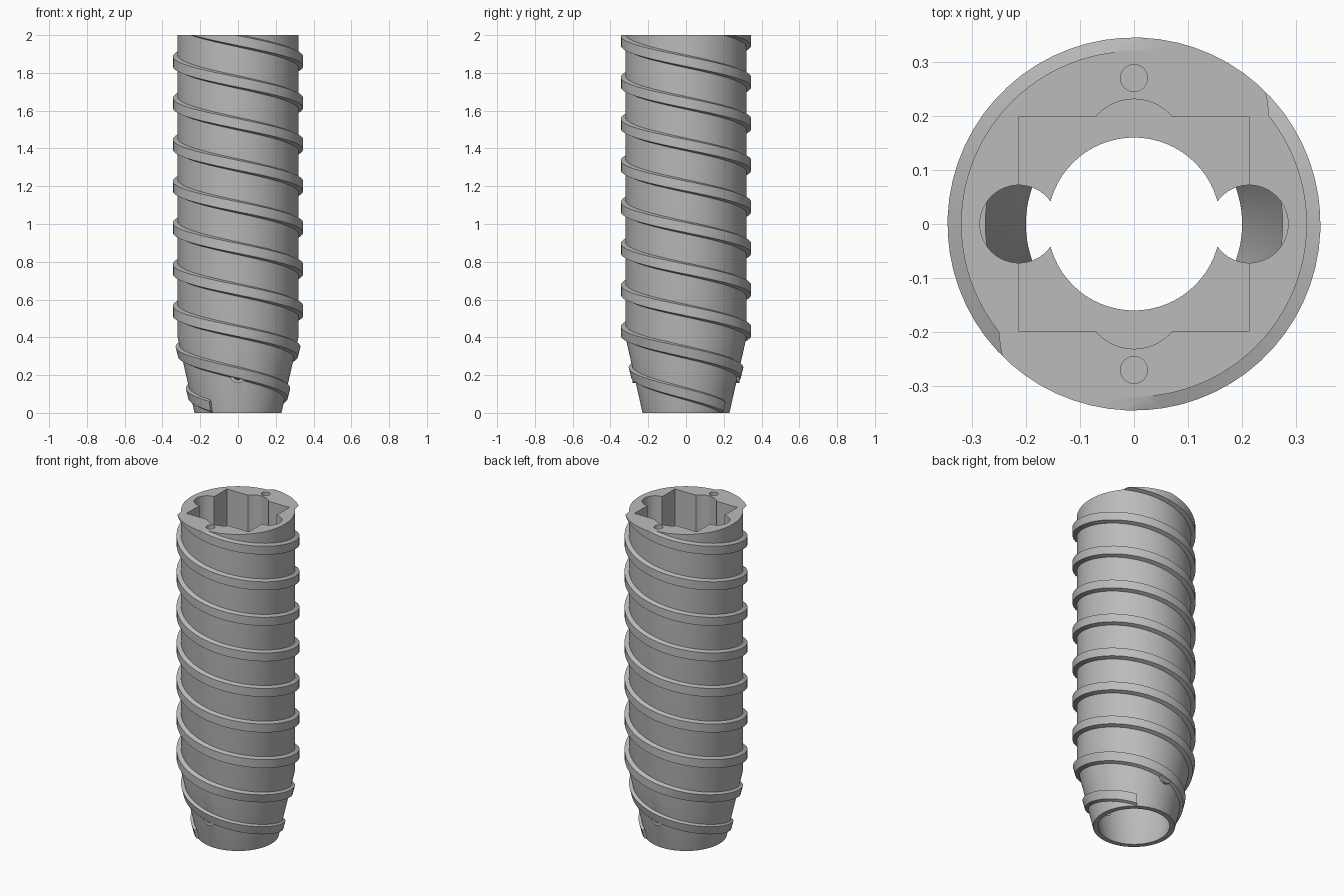
import bpy, bmesh, math
from mathutils import Matrix, Vector

if "Cube" in bpy.data.objects:
    bpy.data.objects.remove(bpy.data.objects["Cube"])

grey = bpy.data.materials.new("grey metal")
grey.diffuse_color = (0.5, 0.5, 0.5, 1)
grey.use_nodes = True
grey.node_tree.nodes["Principled BSDF"].inputs["Base Color"].default_value = grey.diffuse_color
TAU = 2 * math.pi


def make(name, bm):
    bmesh.ops.recalc_face_normals(bm, faces=bm.faces[:])
    me = bpy.data.meshes.new(name)
    bm.to_mesh(me)
    bm.free()
    me.materials.append(grey)
    ob = bpy.data.objects.new(name, me)
    bpy.context.collection.objects.link(ob)
    return ob


def lathe(name, profile, n=96):
    """Closed solid of revolution; profile runs bottom to top."""
    bm = bmesh.new()
    rings = [[bm.verts.new((r * math.cos(TAU * i / n), r * math.sin(TAU * i / n), z))
              for i in range(n)] for r, z in profile]
    for a, b in zip(rings, rings[1:]):
        for i in range(n):
            j = (i + 1) % n
            bm.faces.new((a[i], a[j], b[j], b[i]))
    bm.faces.new(rings[0][::-1])
    bm.faces.new(rings[-1])
    return make(name, bm)


def cylinder(name, r, z0, z1, x=0, y=0, n=48):
    ob = lathe(name, [(r, z0), (r, z1)], n)
    ob.data.transform(Matrix.Translation((x, y, 0)))
    return ob


def y_cylinder(name, r, y0, y1, z, n=32):
    ob = lathe(name, [(r, y0), (r, y1)], n)
    ob.data.transform(Matrix.Translation((0, 0, z)) @ Matrix.Rotation(-math.pi / 2, 4, 'X'))
    return ob


def box(name, sx, sy, z0, z1):
    bm = bmesh.new()
    bmesh.ops.create_cube(bm, size=1, matrix=Matrix.Translation((0, 0, (z0 + z1) / 2))
                          @ Matrix.Diagonal((sx, sy, z1 - z0, 1)))
    return make(name, bm)


def cut(ob, cutters):
    """Subtract the cutters in turn, then delete them."""
    for c in cutters:
        m = ob.modifiers.new("cut", 'BOOLEAN')
        m.operation, m.solver, m.object = 'DIFFERENCE', 'EXACT', c
    bpy.context.view_layer.update()
    me = bpy.data.meshes.new_from_object(
        ob.evaluated_get(bpy.context.evaluated_depsgraph_get()))
    ob.modifiers.clear()
    ob.data = me
    for c in cutters:
        bpy.data.objects.remove(c)


def thread(name, turn):
    """Falling spiral ridge that follows the tapered foot, trimmed flat at the top."""
    lead, steps, z_start, z_end = 0.44, 64, 0.035, 2.1
    bm = bmesh.new()
    rows = []
    for i in range(int((z_end - z_start) / lead * steps) + 1):
        z = z_start + lead * i / steps
        a = math.radians(234) + turn - TAU * i / steps
        row = []
        for dz, outer in ((-0.036, 0), (-0.026, 1), (0.026, 1), (0.036, 0)):
            h = z + dz
            r = min(0.345, 0.245 + 0.245 * h) if outer else min(0.32, 0.23 + 0.225 * h) - 0.006
            row.append(bm.verts.new((r * math.cos(a), r * math.sin(a), h)))
        rows.append(row)
    for p, q in zip(rows, rows[1:]):
        for k in range(4):
            m = (k + 1) % 4
            bm.faces.new((p[k], p[m], q[m], q[k]))
    bm.faces.new(rows[0])
    bm.faces.new(rows[-1])
    for z, up in ((2.0, 1), (0.0, -1)):
        res = bmesh.ops.bisect_plane(bm, geom=bm.verts[:] + bm.edges[:] + bm.faces[:],
                                     plane_co=(0, 0, z), plane_no=(0, 0, up), clear_outer=True)
        rim = [e for e in res["geom_cut"] if isinstance(e, bmesh.types.BMEdge)]
        if rim:
            bmesh.ops.holes_fill(bm, edges=rim, sides=0)
    return make(name, bm)


# Hollow body with tapered foot
body = lathe("body", [(0.23, 0), (0.32, 0.4), (0.32, 2)])
floor, under = 1.6, 1.5
cutters = [
    lathe("cavity", [(0.195, -0.02), (0.2, 0), (0.275, 0.4), (0.275, under)]),
    cylinder("centre_bore", 0.16, under - 0.1, floor + 0.1, n=64),
    box("socket", 0.427, 0.395, floor, 2.1),
]
for s in (-1, 1):
    cutters += [
        cylinder("side_channel", 0.072, under - 0.03, 2.1, x=0.213 * s),
        cylinder("socket_bulge", 0.093, floor, 2.1, y=0.138 * s),
        cylinder("screw_hole", 0.025, 1.75, 2.1, y=0.27 * s, n=32),
        y_cylinder("cross_hole", 0.025, *sorted((0.1 * s, 0.4 * s)), 0.2),
    ]
cut(body, cutters)
parts = [body]

# Two interleaved spiral ridges, notched around the cross hole
for name, turn, s in (("front_thread", 0, -1), ("back_thread", math.pi, 1)):
    t = thread(name, turn)
    cut(t, [y_cylinder("notch", 0.041, *sorted((0.2 * s, 0.4 * s)), 0.2)])
    parts.append(t)

# Small ring boss around each end of the cross hole
for name, s in (("front_hole_ring", -1), ("back_hole_ring", 1)):
    ring = y_cylinder(name, 0.042, *sorted((0.255 * s, 0.283 * s)), 0.2)
    cut(ring, [y_cylinder("ring_hole", 0.025, *sorted((0.1 * s, 0.4 * s)), 0.2)])
    parts.append(ring)

# Smooth curved walls, keep hard edges
for ob in parts:
    bpy.ops.object.select_all(action='DESELECT')
    ob.select_set(True)
    bpy.context.view_layer.objects.active = ob
    bpy.ops.object.shade_smooth_by_angle(angle=math.radians(25))
